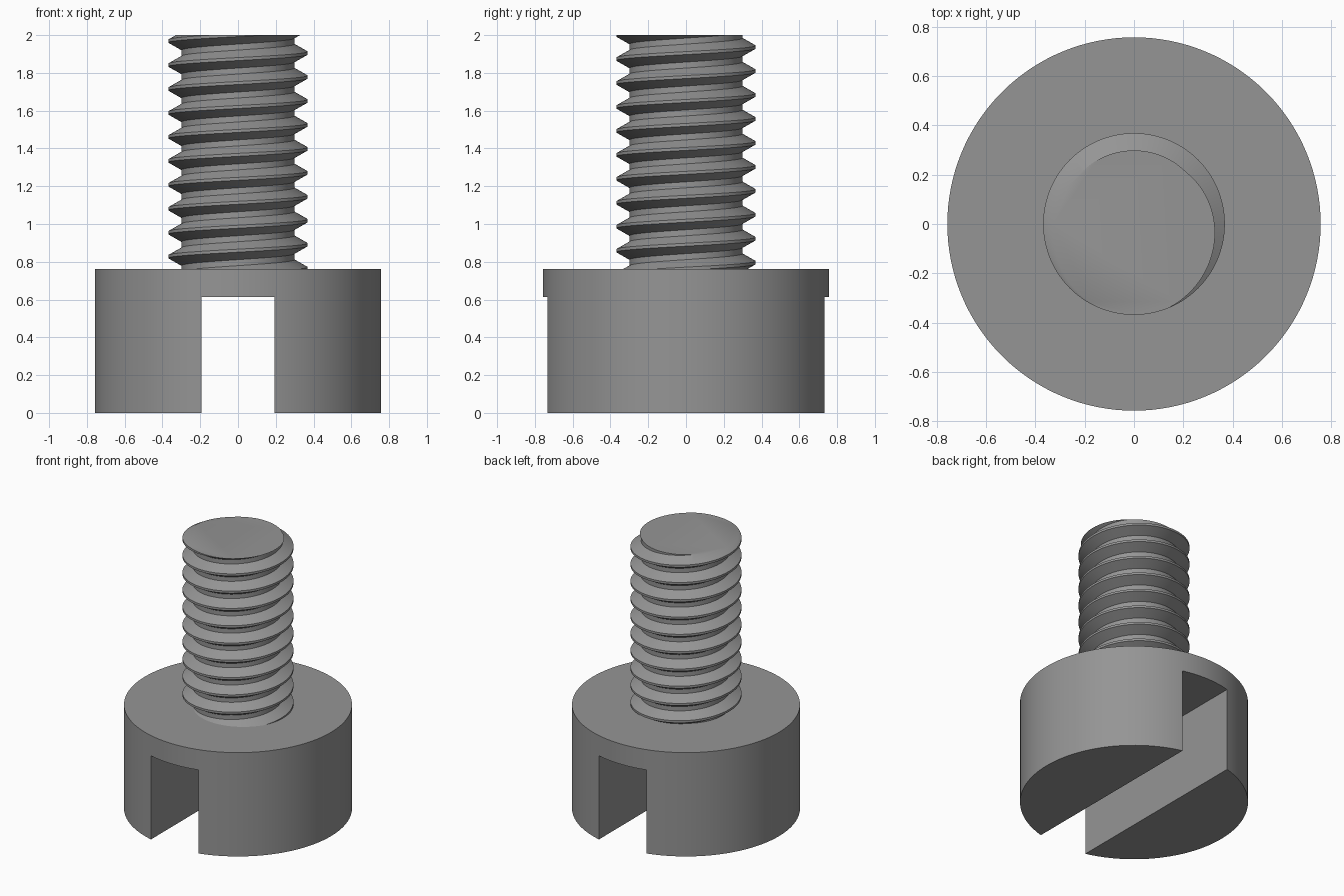
import bpy, bmesh, math

if "Cube" in bpy.data.objects:
    bpy.data.objects.remove(bpy.data.objects["Cube"])

HEAD_R, HEAD_H = 0.758, 0.762
SLOT_HALF, SLOT_TOP = 0.193, 0.613
MAJOR, MINOR, PITCH, TOP = 0.369, 0.299, 0.1268, 2.0
STEPS = 96  # columns per turn of thread

steel = bpy.data.materials.new("grey steel")
steel.diffuse_color = (0.3, 0.3, 0.3, 1)
steel.use_nodes = True
steel.node_tree.nodes["Principled BSDF"].inputs["Base Color"].default_value = steel.diffuse_color


def finish(obj):
    obj.data.materials.clear()
    obj.data.materials.append(steel)
    bpy.ops.object.select_all(action='DESELECT')
    obj.select_set(True)
    bpy.context.view_layer.objects.active = obj
    bpy.ops.object.shade_smooth_by_angle(angle=math.radians(30))


# Cylindrical head
bpy.ops.mesh.primitive_cylinder_add(vertices=128, radius=HEAD_R, depth=HEAD_H,
                                    location=(0, 0, HEAD_H / 2))
head = bpy.context.object
head.name = "screw_head"

# Driver slot cut right through the underside of the head
bpy.ops.mesh.primitive_cube_add(size=1, location=(0, 0, SLOT_TOP - 0.5))
cutter = bpy.context.object
cutter.name = "slot_cutter"
cutter.scale = (2 * SLOT_HALF, 2, 1)
cutter.hide_render = True
cut = head.modifiers.new("slot", 'BOOLEAN')
cut.operation = 'DIFFERENCE'
cut.solver = 'EXACT'
cut.object = cutter
bpy.context.view_layer.objects.active = head
bpy.ops.object.modifier_apply(modifier="slot")
bpy.data.objects.remove(cutter)
finish(head)

# Right-handed helical thread: flat crest, flank, flat root, flank per pitch
section = [(MAJOR, -1 / 16), (MAJOR, 1 / 16), (MINOR, 3 / 8), (MINOR, 5 / 8)]
bm = bmesh.new()
turns = 14
z_start = TOP - 11.75 * PITCH  # puts a crest at the front of the tip
rows = []
for i in range(turns * STEPS + 1):
    a = 2 * math.pi * i / STEPS
    z = z_start + PITCH * i / STEPS
    rows.append([bm.verts.new((r * math.cos(a), r * math.sin(a), z + PITCH * f))
                 for r, f in section])
for i in range((turns - 1) * STEPS):
    here = rows[i] + [rows[i + STEPS][0]]
    after = rows[i + 1] + [rows[i + 1 + STEPS][0]]
    for k in range(4):
        bm.faces.new((here[k], after[k], after[k + 1], here[k + 1]))

# Trim the thread at the head and at the flat tip
for z, up in ((HEAD_H - 0.004, -1), (TOP, 1)):
    bmesh.ops.bisect_plane(bm, geom=bm.verts[:] + bm.edges[:] + bm.faces[:], dist=1e-6,
                           plane_co=(0, 0, z), plane_no=(0, 0, up), clear_outer=True)
bmesh.ops.delete(bm, geom=[v for v in bm.verts if not v.link_faces], context='VERTS')

# Flat tip closing the top
rim = [e for e in bm.edges if e.is_boundary
       and all(abs(v.co.z - TOP) < 1e-4 for v in e.verts)]
ring = sorted({v for e in rim for v in e.verts}, key=lambda v: math.atan2(v.co.y, v.co.x))
bm.faces.new(ring)
bmesh.ops.recalc_face_normals(bm, faces=bm.faces[:])
mesh = bpy.data.meshes.new("threaded_shank")
bm.to_mesh(mesh)
bm.free()
shank = bpy.data.objects.new("threaded_shank", mesh)
bpy.context.collection.objects.link(shank)
finish(shank)
